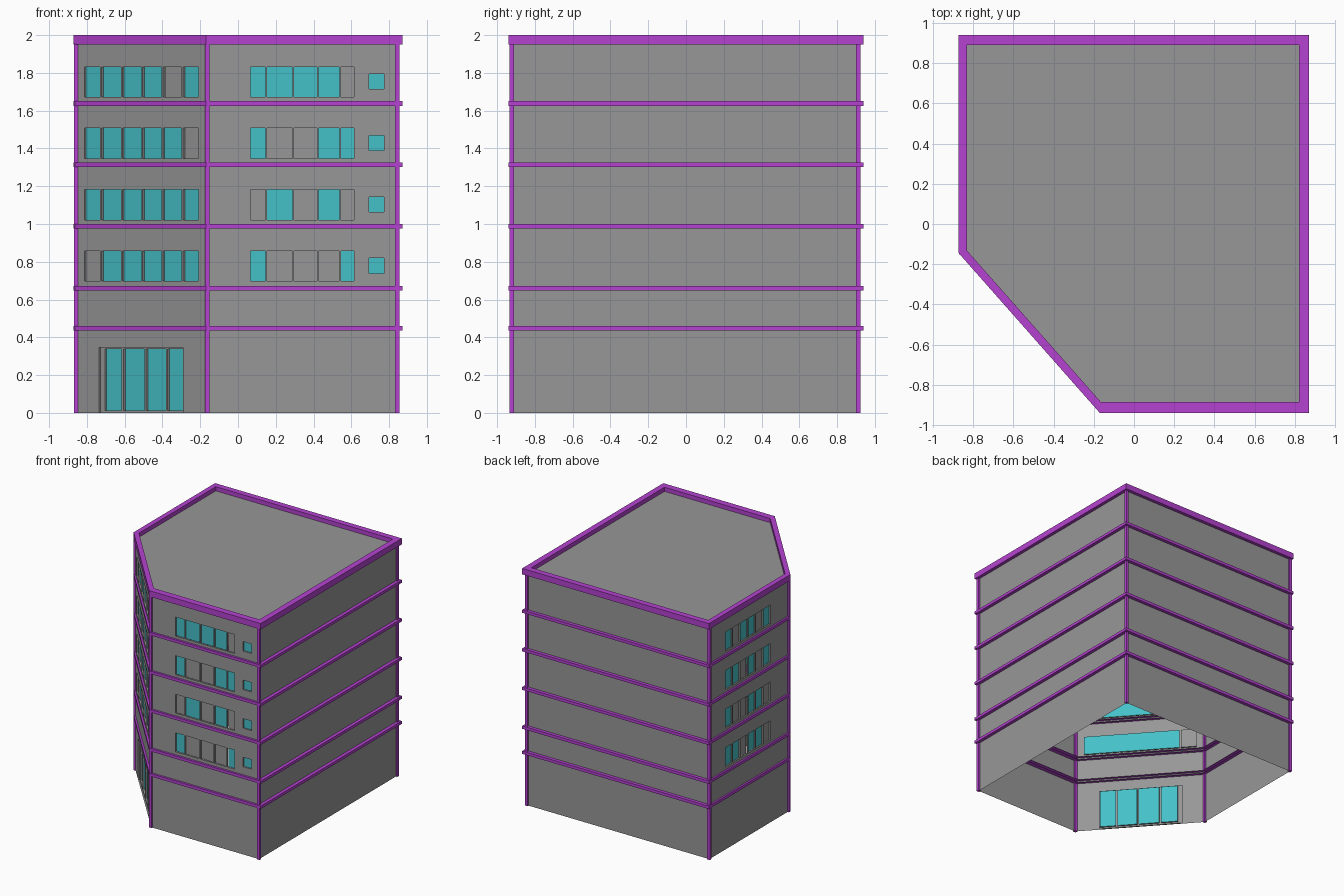
import bpy
import bmesh
from mathutils import Vector

if "Cube" in bpy.data.objects:
    bpy.data.objects.remove(bpy.data.objects["Cube"])

# footprints, counter-clockwise from the left end of the cut-off corner
OUTER = [(-0.872, -0.145), (-0.17, -0.94), (0.87, -0.94), (0.87, 0.94), (-0.872, 0.94)]
WALL = [(-0.857, -0.142), (-0.163, -0.922), (0.842, -0.922), (0.842, 0.912), (-0.857, 0.912)]
INNER = [(-0.83, -0.133), (-0.165, -0.885), (0.82, -0.885), (0.82, 0.89), (-0.83, 0.89)]
STOREY = 0.325


def material(name, color):
    m = bpy.data.materials.new(name)
    m.diffuse_color = color
    m.use_nodes = True
    m.node_tree.nodes["Principled BSDF"].inputs["Base Color"].default_value = m.diffuse_color
    return m


TEAL = material("teal_glass", (0.06, 0.53, 0.58, 1))
PURPLE = material("purple_trim", (0.46, 0.055, 0.63, 1))
GREY = material("dark_grey_wall", (0.31, 0.31, 0.31, 1))


def finish(name, bm, mat):
    me = bpy.data.meshes.new(name)
    bm.to_mesh(me)
    bm.free()
    me.materials.append(mat)
    ob = bpy.data.objects.new(name, me)
    bpy.context.collection.objects.link(ob)


def ring(name, z0, z1, closed):
    """Trim ring between the outer and inner footprints; closed adds the inner face."""
    bm = bmesh.new()
    loops = [[bm.verts.new((x, y, z)) for x, y in poly]
             for poly, z in ((INNER, z0), (OUTER, z0), (OUTER, z1), (INNER, z1))]
    for k in range(4 if closed else 3):
        p, q = loops[k], loops[(k + 1) % 4]
        for i in range(5):
            j = (i + 1) % 5
            bm.faces.new((p[i], p[j], q[j], q[i]))
    finish(name, bm, PURPLE)


def prism(name, poly, z0, z1, mat):
    bm = bmesh.new()
    f = bm.faces.new([bm.verts.new((x, y, z0)) for x, y in poly])
    top = bmesh.ops.extrude_face_region(bm, geom=[f])
    bmesh.ops.translate(bm, vec=(0, 0, z1 - z0),
                        verts=[v for v in top["geom"] if isinstance(v, bmesh.types.BMVert)])
    bmesh.ops.recalc_face_normals(bm, faces=bm.faces)
    finish(name, bm, mat)


def panel(name, side, rects, depth, mat, holes=(), reveal=0):
    """Upright sheet of rectangles (t0, t1, z0, z1) on one wall, t = 0..1 along it,
    with reveals running inward from the edges of its holes."""
    if not rects:
        return
    a, b = Vector(WALL[side]), Vector(WALL[(side + 1) % 5])
    d = (b - a).normalized()
    inward = Vector((-d.y, d.x))
    bm = bmesh.new()

    def vert(t, z, dep):
        return bm.verts.new((*(a.lerp(b, t) + inward * dep), z))

    def corners(t0, t1, z0, z1):
        return [(t0, z0), (t1, z0), (t1, z1), (t0, z1)]

    for r in rects:
        bm.faces.new([vert(t, z, depth) for t, z in corners(*r)])
    for h in holes:
        c = corners(*h)
        for p, q in zip(c, c[1:] + c[:1]):
            bm.faces.new([vert(*p, depth), vert(*q, depth),
                          vert(*q, depth + reveal), vert(*p, depth + reveal)])
    bmesh.ops.remove_doubles(bm, verts=bm.verts, dist=0.0002)
    finish(name, bm, mat)


def pierced(t0, t1, z0, z1, holes):
    """Grid cells of a rectangle with the holes left out."""
    ts = sorted({t0, t1, *(t for h in holes for t in h[:2])})
    zs = sorted({z0, z1, *(z for h in holes for z in h[2:])})
    return [(p, q, r, s) for p, q in zip(ts, ts[1:]) for r, s in zip(zs, zs[1:])
            if not any(h[0] < (p + q) / 2 < h[1] and h[2] < (r + s) / 2 < h[3] for h in holes)]


def merged(rects):
    """Join neighbouring panes of a row into one sheet."""
    out = []
    for t0, t1, z0, z1 in rects:
        if out and out[-1][2] == z0 and t0 - out[-1][1] < 0.02:
            out[-1][1] = t1
        else:
            out.append([t0, t1, z0, z1])
    return out


def along(side, axis, spans):
    """World spans on one axis to fractions along a wall."""
    a, b = WALL[side][axis], WALL[(side + 1) % 5][axis]
    return [((p - a) / (b - a), (q - a) / (b - a)) for p, q in spans]


def window_rows(spans, patterns, z0, z1):
    """Panes for four storeys; pattern digit 1 is glass, 0 is a blank panel."""
    return [((t0, t1, z0 + k * STOREY, z1 + k * STOREY), c == "1")
            for k, row in enumerate(patterns) for (t0, t1), c in zip(spans, row)]


corner = along(0, 0, [(-0.813, -0.73), (-0.722, -0.62), (-0.612, -0.51),
                      (-0.505, -0.405), (-0.397, -0.298), (-0.29, -0.21)])
front = along(1, 0, [(0.065, 0.145), (0.154, 0.288), (0.297, 0.418), (0.427, 0.538), (0.546, 0.615)])
small = along(1, 0, [(0.693, 0.773)])
left = along(4, 1, [(0.70 - 0.102 * i, 0.608 - 0.102 * i) for i in range(6)])
panes = {
    0: window_rows(corner, ["011111", "111111", "111110", "111101"], 0.697, 0.857),
    1: window_rows(front, ["10001", "01010", "10011", "11110"], 0.697, 0.857)
    + window_rows(small, "1111", 0.739, 0.819),
    4: window_rows(left, ["110110", "100110", "110101", "101101"], 0.697, 0.857),
}
door = [(*along(0, 0, [(-0.737, -0.29)])[0], 0.0, 0.347)]

# walls with window openings, glass and blank panels behind them
for side, label in enumerate(["corner", "front", "right", "back", "left"]):
    rows = panes.get(side, [])
    holes = [r for r, _ in rows] + (door if side == 0 else [])
    panel(label + "_wall", side, pierced(0, 1, 0, 1.955, holes), 0, GREY, holes, 0.012)
    for glass, kind, mat in ((True, "glass", TEAL), (False, "blank_panels", GREY)):
        group = merged([r for r, g in rows if g == glass])
        panel(f"{label}_{kind}", side, group, 0.0125, mat)

# entrance frame and door glass
leaves = [(t0, t1, 0.012, 0.338) for t0, t1 in along(
    0, 0, [(-0.714, -0.625), (-0.614, -0.505), (-0.496, -0.39), (-0.382, -0.297)])]
panel("door_frame", 0, pierced(*door[0], leaves), 0.012, GREY, leaves, 0.013)
panel("door_glass", 0, leaves, 0.025, TEAL)

# roof, parapet, floor bands and corner posts
prism("roof", WALL, 1.94, 1.965, GREY)
ring("parapet", 1.95, 2.0, True)
for i, z in enumerate((0.449, 0.66, 0.988, 1.313, 1.638)):
    ring(f"floor_band_{i + 1}", z - 0.012, z + 0.012, False)
for i, (x, y) in enumerate(WALL):
    r = 0.012
    prism(f"corner_post_{i + 1}", [(x - r, y - r), (x + r, y - r), (x + r, y + r), (x - r, y + r)],
          0, 1.955, PURPLE)
